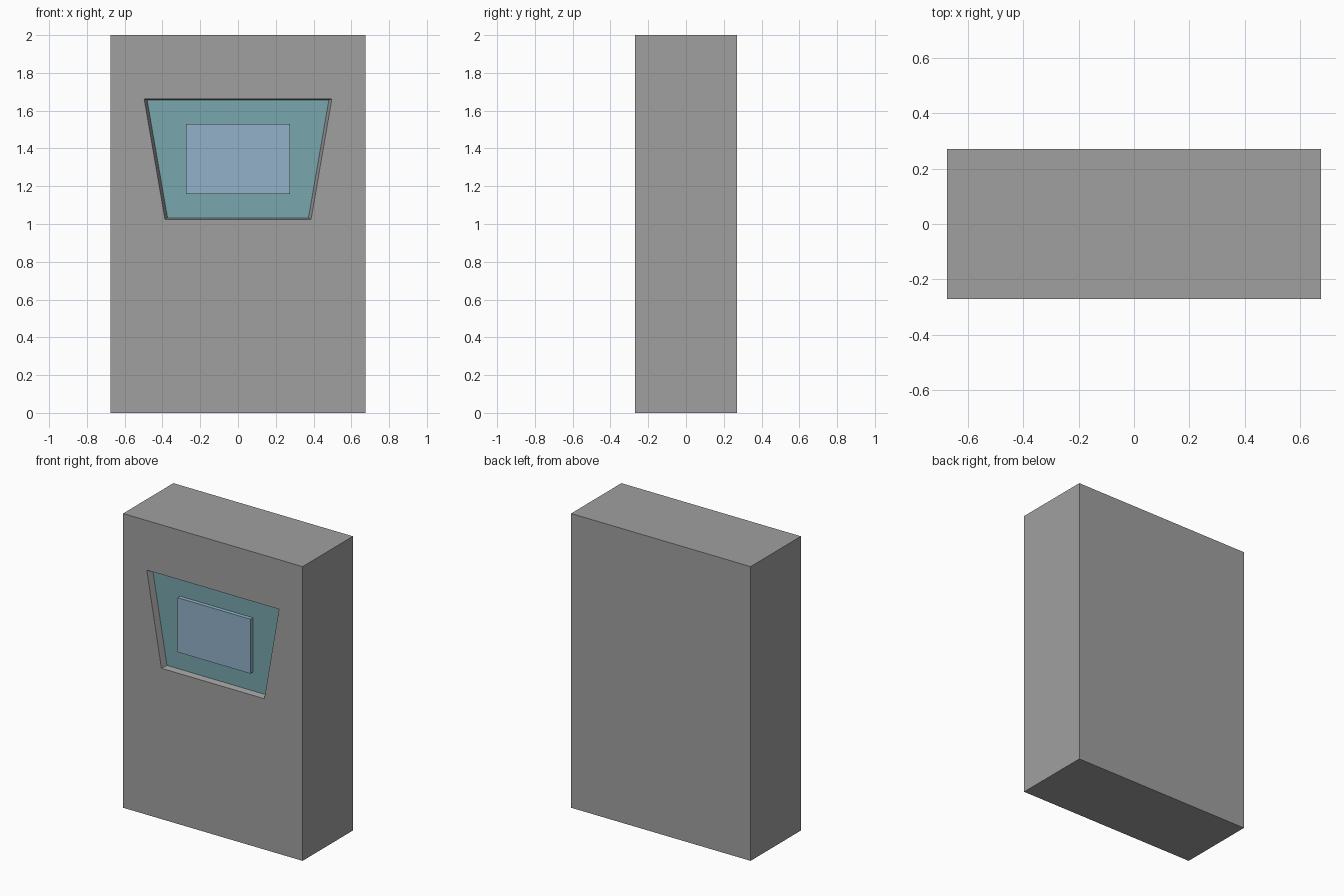
import bpy
import bmesh

if "Cube" in bpy.data.objects:
    bpy.data.objects.remove(bpy.data.objects["Cube"])


def srgb(r, g, b):
    f = lambda c: c / 12.92 if c <= 0.04045 else ((c + 0.055) / 1.055) ** 2.4
    return tuple(f(c / 255) for c in (r, g, b)) + (1.0,)


def material(name, rgb):
    m = bpy.data.materials.new(name)
    m.diffuse_color = srgb(*rgb)
    m.use_nodes = True
    m.node_tree.nodes["Principled BSDF"].inputs["Base Color"].default_value = m.diffuse_color
    return m


grey = material("casing grey", (160, 160, 160))
teal = material("panel teal", (120, 167, 173))
blue = material("screen blue", (146, 177, 202))


def ring(y, half_bottom, half_top, z0, z1):
    """Four corners of a symmetric trapezoid in the plane y."""
    return [(-half_bottom, y, z0), (half_bottom, y, z0),
            (half_top, y, z1), (-half_top, y, z1)]


def loft(name, rings, mats, cap_index=0):
    """Closed solid skinned through rings; the last cap can take another colour."""
    bm = bmesh.new()
    loops = [[bm.verts.new(p) for p in r] for r in rings]
    bm.faces.new(loops[0])
    for a, b in zip(loops, loops[1:]):
        for i in range(4):
            j = (i + 1) % 4
            bm.faces.new((a[i], a[j], b[j], b[i]))
    cap = bm.faces.new(loops[-1])
    cap.material_index = cap_index
    bmesh.ops.recalc_face_normals(bm, faces=bm.faces)
    me = bpy.data.meshes.new(name)
    bm.to_mesh(me)
    bm.free()
    for m in mats:
        me.materials.append(m)
    ob = bpy.data.objects.new(name, me)
    bpy.context.collection.objects.link(ob)
    return ob


FRONT, FLOOR = -0.27, -0.23

# Casing with a tapered recess whose floor is the teal panel
loft("casing", [
    ring(-FRONT, 0.675, 0.675, 0, 2),
    ring(FRONT, 0.675, 0.675, 0, 2),
    ring(FRONT, 0.387, 0.497, 1.025, 1.663),
    ring(FLOOR, 0.373, 0.481, 1.033, 1.656),
], [grey, teal], cap_index=1)

# Raised screen standing on the recess floor
loft("screen", [
    ring(FLOOR, 0.274, 0.274, 1.16, 1.53),
    ring(FLOOR - 0.027, 0.274, 0.274, 1.16, 1.53),
], [blue])
